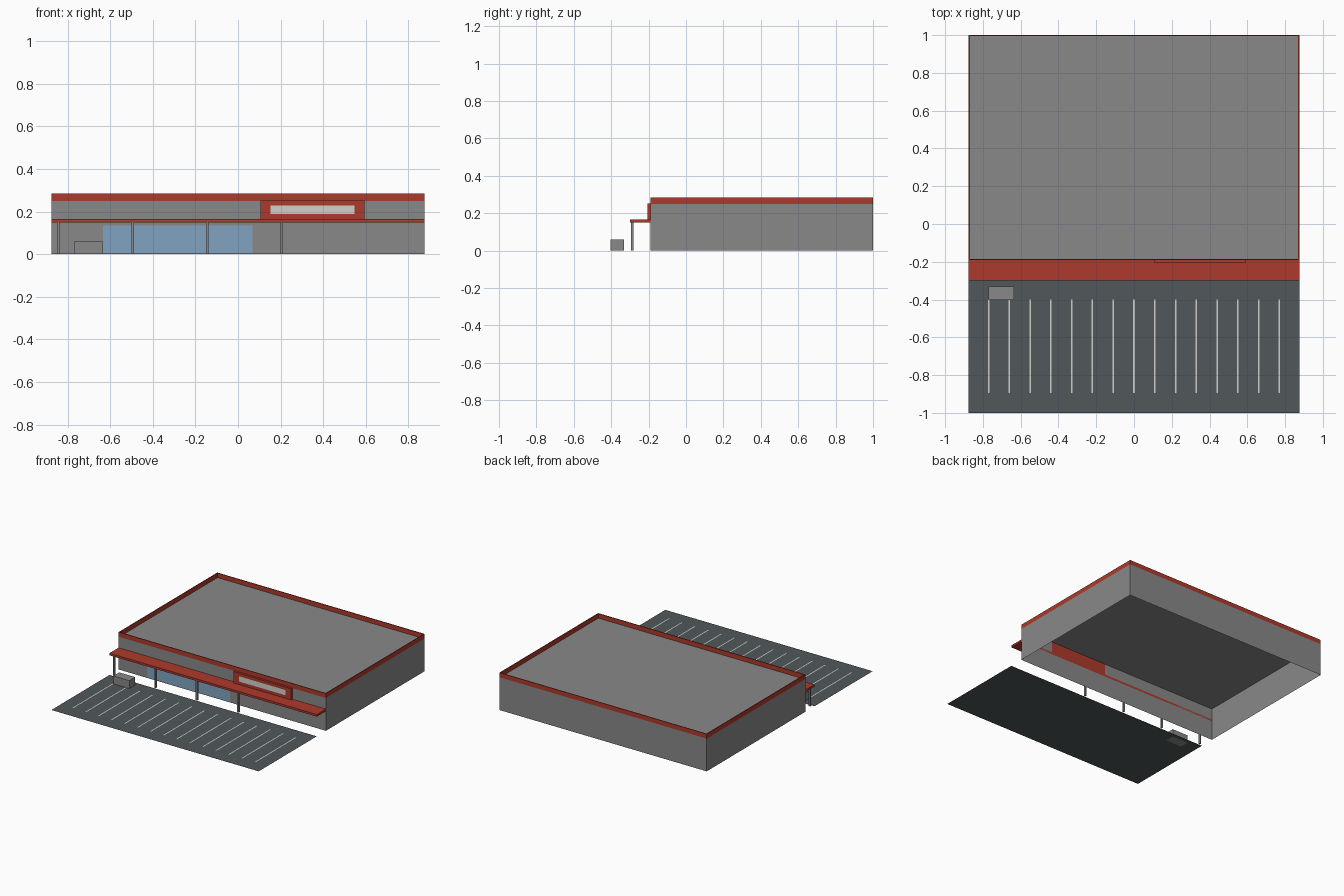
import bpy, bmesh

if "Cube" in bpy.data.objects:
    bpy.data.objects.remove(bpy.data.objects["Cube"])


def material(name, rgb):
    m = bpy.data.materials.new(name)
    m.diffuse_color = (*rgb, 1)
    m.use_nodes = True
    m.node_tree.nodes["Principled BSDF"].inputs["Base Color"].default_value = m.diffuse_color
    return m


GREY = material("wall_grey", (0.25, 0.25, 0.25))
RED = material("trim_red", (0.42, 0.042, 0.025))
BLUE = material("window_blue", (0.22, 0.37, 0.54))
ASPHALT = material("asphalt", (0.083, 0.096, 0.104))
PALE = material("pale_paint", (0.64, 0.64, 0.60))


def finish(name, bm, mat):
    me = bpy.data.meshes.new(name)
    bm.to_mesh(me)
    bm.free()
    me.materials.append(mat)
    ob = bpy.data.objects.new(name, me)
    bpy.context.collection.objects.link(ob)
    return ob


def box(name, x, y, z, mat, skip_bottom=False):
    """Box from (min, max) ranges; optionally open underneath."""
    bm = bmesh.new()
    bmesh.ops.create_cube(bm, size=1)
    for v in bm.verts:
        v.co = [r[0] if c < 0 else r[1] for c, r in zip(v.co, (x, y, z))]
    bm.normal_update()
    if skip_bottom:
        down = [f for f in bm.faces if f.normal.z < -0.5]
        bmesh.ops.delete(bm, geom=down, context='FACES_ONLY')
    return finish(name, bm, mat)


def plane(name, corners, mat):
    bm = bmesh.new()
    bm.faces.new([bm.verts.new(c) for c in corners])
    return finish(name, bm, mat)


def flat(name, x, y, z, mat):
    return plane(name, [(x[0], y[0], z), (x[1], y[0], z),
                        (x[1], y[1], z), (x[0], y[1], z)], mat)


def upright(name, x, y, z, mat):
    return plane(name, [(x[0], y, z[0]), (x[1], y, z[0]),
                        (x[1], y, z[1]), (x[0], y, z[1])], mat)


W, FRONT, BACK = 0.875, -0.19, 1.0

# Building shell, open underneath, with a flat roof
box("building_shell", (-W, W), (FRONT, BACK), (0, 0.25), GREY, skip_bottom=True)

# Parapet ring around the roof edge
bm = bmesh.new()
T = 0.006
rings = []
for inset, z in ((0, 0.25), (0, 0.285), (T, 0.285), (T, 0.25)):
    a, f, b = W - inset, FRONT + inset, BACK - inset
    rings.append([bm.verts.new(c) for c in
                  ((-a, f, z), (a, f, z), (a, b, z), (-a, b, z))])
for lower, upper in zip(rings, rings[1:]):
    for i in range(4):
        j = (i + 1) % 4
        bm.faces.new((lower[i], lower[j], upper[j], upper[i]))
finish("parapet", bm, RED)

# Canopy with its posts
box("canopy", (-W, W), (-0.30, FRONT), (0.15, 0.166), RED)
for i in range(4):
    x = -0.845 + 0.35 * i
    box(f"canopy_post_{i + 1}", (x - 0.006, x + 0.006), (-0.294, -0.28), (0, 0.15), GREY)

# Shop window and blank sign panel
upright("shop_window", (-0.635, 0.068), FRONT - 0.002, (0.006, 0.136), BLUE)
box("sign_frame", (0.105, 0.593), (-0.206, FRONT), (0.166, 0.252), RED)
upright("sign_panel", (0.152, 0.548), -0.208, (0.19, 0.23), PALE)

# Low block in front of the canopy
box("low_block", (-0.77, -0.635), (-0.403, -0.332), (0, 0.06), GREY)

# Parking lot with stall lines
flat("parking_lot", (-W, W), (-1.0, -0.30), 0, ASPHALT)
for i in range(15):
    x = -0.77 + 0.11 * i
    flat(f"stall_line_{i + 1}", (x - 0.004, x + 0.004), (-0.895, -0.40), 0.002, PALE)
